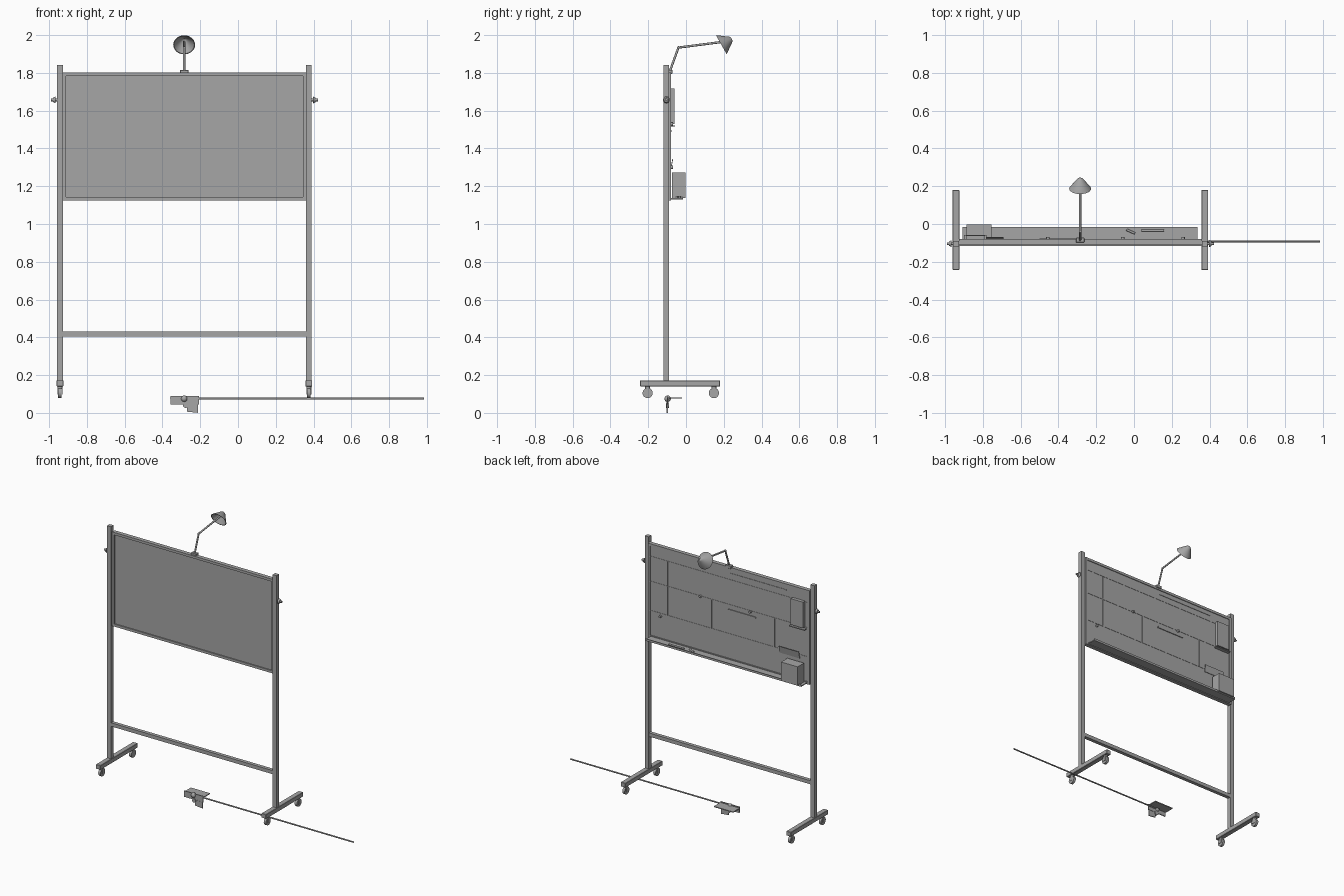
import bpy, bmesh, math
from mathutils import Vector

if "Cube" in bpy.data.objects:
    bpy.data.objects.remove(bpy.data.objects["Cube"])

grey = bpy.data.materials.new("plain_grey")
grey.diffuse_color = (0.38, 0.38, 0.38, 1)
grey.use_nodes = True
grey.node_tree.nodes["Principled BSDF"].inputs["Base Color"].default_value = grey.diffuse_color


def finish(name, bm, smooth=False):
    bmesh.ops.recalc_face_normals(bm, faces=bm.faces)
    me = bpy.data.meshes.new(name)
    bm.to_mesh(me)
    bm.free()
    me.materials.append(grey)
    ob = bpy.data.objects.new(name, me)
    bpy.context.collection.objects.link(ob)
    if smooth:
        bpy.context.view_layer.objects.active = ob
        ob.select_set(True)
        bpy.ops.object.shade_smooth_by_angle(angle=math.radians(35))
        ob.select_set(False)
    return ob


def box(name, x, y, z, bevel=0):
    """Box from (min, max) ranges."""
    bm = bmesh.new()
    bmesh.ops.create_cube(bm, size=1)
    for v in bm.verts:
        v.co = [(a + b) / 2 + c * (b - a) for (a, b), c in zip((x, y, z), v.co)]
    if bevel:
        bmesh.ops.bevel(bm, geom=bm.edges[:], offset=bevel, segments=1, affect='EDGES')
    return finish(name, bm)


def rod(name, a, b, r1, r2=None, n=16):
    """Cylinder or cone between two points."""
    a, b = Vector(a), Vector(b)
    bm = bmesh.new()
    bmesh.ops.create_cone(bm, cap_ends=True, segments=n, radius1=r1,
                          radius2=r1 if r2 is None else r2, depth=(b - a).length)
    q = (b - a).to_track_quat('Z', 'Y')
    for v in bm.verts:
        v.co = q @ v.co + (a + b) / 2
    return finish(name, bm, True)


PY = -0.104                      # depth of the posts
XL, XR = -0.943, 0.375           # post positions

# Posts, feet, casters and pivot knobs on both sides
for side, px, s in (("left", XL, -1), ("right", XR, 1)):
    box(side + "_post", (px - .0155, px + .0155), (PY - .0145, PY + .0145), (.17, 1.842))
    box(side + "_foot", (px - .018, px + .018), (-.243, .18), (.14, .172), .002)
    for end, cy in (("front", -.203), ("back", .148)):
        n = f"{side}_{end}_caster"
        rod(n + "_stem", (px, cy, .125), (px, cy, .142), .013)
        for k in (-1, 1):
            box(n + "_fork", (px + k * .0115 - .0015, px + k * .0115 + .0015),
                (cy - .011, cy + .011), (.098, .132))
        rod(n + "_wheel", (px - .009, cy, .105), (px + .009, cy, .105), .027, n=20)
    e = px + s * .0155
    rod(side + "_pivot_bolt", (e - s * .01, PY, 1.657), (e + s * .032, PY, 1.657), .007)
    rod(side + "_pivot_knob", (e + s * .008, PY, 1.657), (e + s * .02, PY, 1.657), .018, .012)

# Lower crossbar
box("crossbar", (XL + .0155, XR - .0155), (PY - .013, PY + .013), (.405, .431))

# Board panel and frame
BX = (-.927, .359)
box("board_panel", (BX[0] + .008, BX[1] - .008), (-.1, -.084), (1.133, 1.792))
for name, z in (("top", (1.784, 1.802)), ("bottom", (1.125, 1.143))):
    box(f"frame_{name}", BX, (-.108, -.079), z)
for name, x in (("left", (BX[0], BX[0] + .016)), ("right", (BX[1] - .016, BX[1]))):
    box(f"frame_{name}", x, (-.108, -.079), (1.143, 1.784))

# Raised lane lines and strips on the back of the board
for z in (1.71, 1.53, 1.32):
    box("lane_line", (-.91, .343), (-.085, -.082), (z - .002, z + .002))
for x, z in ((.205, (1.32, 1.71)), (-.08, (1.53, 1.71)),
             (-.145, (1.32, 1.53)), (-.647, (1.32, 1.53))):
    box("column_line", (x - .002, x + .002), (-.085, -.081), z)
box("header_strip", (-.74, -.29), (-.085, -.081), (1.751, 1.759))
box("label_strip", (-.5, -.28), (-.085, -.078), (1.487, 1.497))

# Round magnets
for x, z in ((-.06, 1.53), (-.456, 1.525), (.26, 1.30)):
    rod("magnet", (x, -.085, z), (x, -.07, z), .009)

# Wall panel and small leaning holder
box("notice_panel", (-.89, -.79), (-.085, -.06), (1.53, 1.717))
box("notice_ledge", (-.9, -.78), (-.085, -.058), (1.515, 1.522))
holder = box("leaning_card", (-.85, -.69), (-.077, -.073), (1.295, 1.345))
for v in holder.data.vertices:
    v.co.y += (v.co.z - 1.32) * .2

# Tray with lip, storage box and pens
box("tray", (-.907, .337), (-.082, -.015), (1.130, 1.137))
box("tray_lip", (-.907, .337), (-.019, -.015), (1.130, 1.145))
box("storage_box", (-.887, -.755), (-.075, -.003), (1.137, 1.273))
rod("long_pen", (.04, -.035, 1.143), (.16, -.035, 1.143), .006, n=12)
rod("short_pen", (-.04, -.03, 1.143), (.005, -.05, 1.143), .006, n=12)

# Lamp: clamp, bent arm and open conical shade
LX = -.285
box("lamp_clamp", (LX - .022, LX + .022), (-.098, -.072), (1.795, 1.816), .002)
path = [(LX, -.085, 1.81), (LX, -.04, 1.934), (LX, .2, 1.965)]
rod("lamp_lower_arm", path[0], path[1], .006)
rod("lamp_upper_arm", path[1], path[2], .006)
bm = bmesh.new()
bmesh.ops.create_uvsphere(bm, u_segments=12, v_segments=8, radius=.0075)
bmesh.ops.translate(bm, verts=bm.verts, vec=path[1])
finish("lamp_elbow", bm, True)

bm = bmesh.new()
axis = Vector((0, .87, .49)).normalized()
q = axis.to_track_quat('Z', 'Y')
rings = []
for r, h in ((.054, 0), (.058, 0), (.016, .058), (.008, .063), (.005, .059), (.013, .054)):
    rings.append([bm.verts.new(q @ Vector((r * math.cos(i * math.tau / 24),
                  r * math.sin(i * math.tau / 24), h)) + Vector((LX, .187, 1.949)))
                  for i in range(24)])
for a, b in zip(rings, rings[1:] + rings[:1]):
    for i in range(24):
        j = (i + 1) % 24
        bm.faces.new((a[i], a[j], b[j], b[i]))
bm.faces.new(rings[3])
finish("lamp_shade", bm, True)

# Loose pole with hinged plates and ball joint lying low
rod("pole", (-.285, -.093, .075), (.985, -.093, .075), .005, n=12)
bm = bmesh.new()
bmesh.ops.create_uvsphere(bm, u_segments=16, v_segments=10, radius=.017)
bmesh.ops.translate(bm, verts=bm.verts, vec=(-.285, -.097, .075))
finish("ball_joint", bm, True)
box("flat_plate", (-.36, -.207), (-.1, -.022), (.075, .081))
box("hanging_plate", (-.358, -.207), (-.101, -.094), (.045, .088))
flap = box("lower_flap", (-.27, -.212), (-.102, -.096), (.006, .05))
for v in flap.data.vertices:
    v.co.z -= (v.co.x + .27) * .1
rod("small_pivot", (-.277, -.106, .04), (-.277, -.09, .04), .014)
